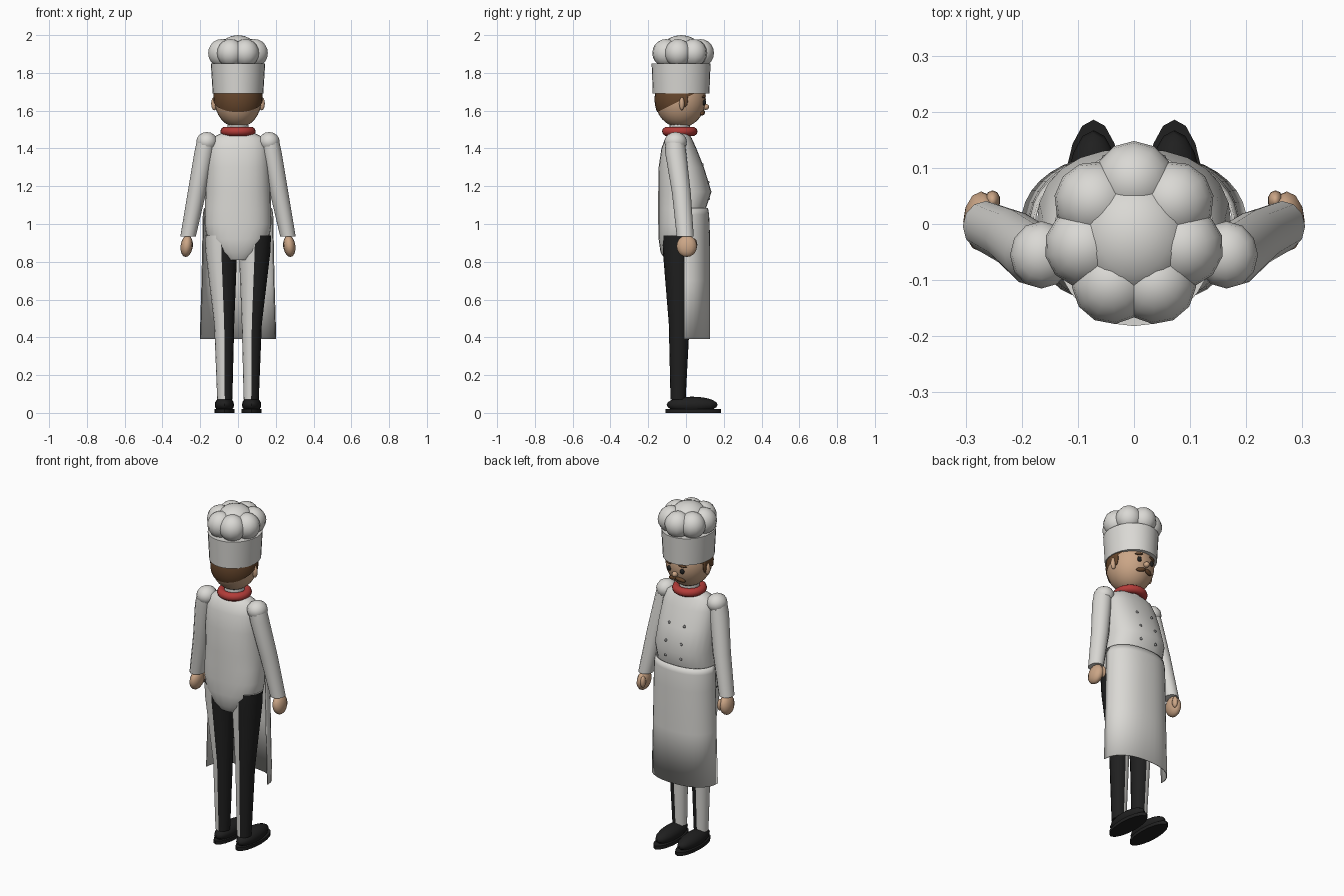
import bpy, bmesh, math
from mathutils import Vector

if "Cube" in bpy.data.objects:
    bpy.data.objects.remove(bpy.data.objects["Cube"])


def material(name, rgb):
    m = bpy.data.materials.new(name)
    m.use_nodes = True
    m.diffuse_color = (*rgb, 1)
    m.node_tree.nodes["Principled BSDF"].inputs["Base Color"].default_value = (*rgb, 1)
    return m


WHITE = material("white cloth", (0.70, 0.69, 0.66))
SKIN = material("skin", (0.60, 0.38, 0.24))
BROWN = material("brown hair", (0.13, 0.06, 0.025))
RED = material("red scarf", (0.45, 0.045, 0.04))
BLACK = material("black", (0.014, 0.014, 0.014))
GREY = material("grey button", (0.25, 0.25, 0.25))


def finish(name, bm, *mats, angle=50):
    bmesh.ops.recalc_face_normals(bm, faces=bm.faces)
    mesh = bpy.data.meshes.new(name)
    bm.to_mesh(mesh)
    bm.free()
    obj = bpy.data.objects.new(name, mesh)
    bpy.context.collection.objects.link(obj)
    for m in mats:
        mesh.materials.append(m)
    bpy.ops.object.select_all(action="DESELECT")
    obj.select_set(True)
    bpy.context.view_layer.objects.active = obj
    bpy.ops.object.shade_smooth_by_angle(angle=math.radians(angle))
    return obj


def loft_bm(rings, n=20, power=2.0, half=False):
    """Rings are (z, centre x, centre y, radius x, radius y)."""
    bm = bmesh.new()
    loops = []
    for z, cx, cy, rx, ry in rings:
        loop = []
        for i in range(n + 1 if half else n):
            a = (math.pi if half else math.tau) * i / n
            c, s = math.cos(a), math.sin(a)
            x = rx * math.copysign(abs(c) ** (2 / power), c)
            y = ry * math.copysign(abs(s) ** (2 / power), s)
            loop.append(bm.verts.new((cx + x, cy + y, z)))
        loops.append(loop)
    for a, b in zip(loops, loops[1:]):
        for i in range(n):
            j = i + 1 if half else (i + 1) % n
            bm.faces.new((a[i], a[j], b[j], b[i]))
    if not half:
        bm.faces.new(loops[0])
        bm.faces.new(loops[-1])
    return bm


def ball_bm(radii, seg=16, rings=10):
    bm = bmesh.new()
    bmesh.ops.create_uvsphere(bm, u_segments=seg, v_segments=rings, radius=1)
    bmesh.ops.scale(bm, vec=radii, verts=bm.verts)
    return bm


def ball(name, loc, radii, mat, seg=16, rings=10, rot=(0, 0, 0)):
    obj = finish(name, ball_bm(radii, seg, rings), mat)
    obj.location, obj.rotation_euler = loc, rot
    return obj


# Head
HEAD, HEAD_R = Vector((0, -0.03, 1.66)), Vector((0.125, 0.135, 0.15))


def face_y(x, z):
    k = 1 - (x / HEAD_R.x) ** 2 - ((z - HEAD.z) / HEAD_R.z) ** 2
    return HEAD.y + HEAD_R.y * math.sqrt(k)


ball("head", HEAD, HEAD_R, SKIN, 24, 16)
ball("nose", (0, face_y(0, 1.62) + 0.004, 1.62), (0.016, 0.018, 0.016), SKIN)

# Hair cap, cut off below a slanting hairline
bm = ball_bm((0.131, 0.137, 0.155), 24, 16)
bmesh.ops.bisect_plane(bm, geom=bm.verts[:] + bm.edges[:] + bm.faces[:],
                       plane_co=(0, -0.137, -0.075), plane_no=(0, 0.5, -1),
                       clear_outer=True)
finish("hair", bm, BROWN).location = HEAD

# Collar and scarf
finish("collar", loft_bm([(1.46, 0, -0.033, 0.058, 0.058),
                          (1.53, 0, -0.033, 0.054, 0.054)], 16), WHITE)
bpy.ops.mesh.primitive_torus_add(major_radius=0.07, minor_radius=0.024, major_segments=24,
                                 minor_segments=10, location=(0, -0.033, 1.49))
scarf = bpy.context.object
scarf.name = "scarf"
scarf.data.materials.append(RED)
bpy.ops.object.shade_smooth()

# Hat: flared band, ring of puffs and a crown
finish("hat_band", loft_bm([(1.69, 0, -0.026, 0.134, 0.15),
                            (1.85, 0, -0.026, 0.144, 0.156)], 28), WHITE)
for i in range(7):
    a = math.pi / 2 + math.tau * i / 7
    ball(f"hat_puff_{i + 1}", (0.09 * math.cos(a), -0.02 + 0.096 * math.sin(a), 1.905),
         (0.072, 0.072, 0.074), WHITE, 12, 10, (0, 0, a))
ball("hat_crown", (0, -0.025, 1.91), (0.105, 0.11, 0.09), WHITE, 16, 10)

# Jacket, from (z, front y, back y, half width)
jacket = [(0.81, -0.02, -0.11, 0.06), (0.85, 0.05, -0.135, 0.115), (0.92, 0.08, -0.145, 0.165),
          (1.0, 0.09, -0.147, 0.177), (1.08, 0.105, -0.147, 0.175), (1.17, 0.135, -0.147, 0.174),
          (1.3, 0.095, -0.145, 0.168), (1.4, 0.055, -0.13, 0.16), (1.455, 0.03, -0.11, 0.14),
          (1.485, 0.01, -0.08, 0.08)]
finish("jacket", loft_bm([(z, 0, (f + b) / 2, w, (f - b) / 2) for z, f, b, w in jacket],
                         24, 2.3), WHITE)


def jacket_y(x, z):
    for (z0, f0, b0, w0), (z1, f1, b1, w1) in zip(jacket, jacket[1:]):
        if z0 <= z <= z1:
            t = (z - z0) / (z1 - z0)
            f, b, w = f0 + t * (f1 - f0), b0 + t * (b1 - b0), w0 + t * (w1 - w0)
            return (f + b) / 2 + (f - b) / 2 * (1 - (abs(x) / w) ** 2.3) ** (1 / 2.3)


# Apron: half shell open at the back
apron = finish("apron", loft_bm([(0.39, 0, -0.01, 0.2, 0.135), (0.7, 0, -0.01, 0.191, 0.135),
                                 (0.95, 0, -0.01, 0.186, 0.134), (1.05, 0, -0.01, 0.184, 0.13),
                                 (1.085, 0, -0.01, 0.178, 0.124)], 20, 2.3, True), WHITE)
shell = apron.modifiers.new("thickness", "SOLIDIFY")
shell.thickness, shell.offset = 0.005, 0

for s, side in ((1, "left"), (-1, "right")):
    # Face details
    ball(f"{side}_eye", (s * 0.042, face_y(0.042, 1.643), 1.643), (0.013, 0.01, 0.015), BLACK)
    ball(f"{side}_eyebrow", (s * 0.045, face_y(0.045, 1.675), 1.675), (0.024, 0.008, 0.007),
         BROWN, rot=(0, s * 0.15, -s * 0.3))
    ball(f"{side}_moustache", (s * 0.025, face_y(0.025, 1.588) + 0.003, 1.588),
         (0.03, 0.011, 0.012), BROWN, rot=(0, s * 0.25, -s * 0.25))
    ball(f"{side}_ear", (s * 0.126, -0.022, 1.637), (0.016, 0.014, 0.035), SKIN)
    ball(f"{side}_sideburn", (s * 0.121, -0.005, 1.66), (0.008, 0.016, 0.04), BROWN)

    # Jacket buttons
    for i, z in enumerate((1.315, 1.22, 1.135)):
        ball(f"{side}_button_{i + 1}", (s * 0.05, jacket_y(0.05, z), z),
             (0.008, 0.008, 0.008), GREY, 8, 6)

    # Sleeves, shoulders and hands
    ball(f"{side}_shoulder", (s * 0.165, -0.055, 1.435), (0.056, 0.06, 0.052), WHITE, 12, 8)
    finish(f"{side}_sleeve", loft_bm([(0.935, s * 0.264, -0.004, 0.041, 0.045),
                                      (1.17, s * 0.217, -0.025, 0.049, 0.05),
                                      (1.38, s * 0.179, -0.055, 0.052, 0.056),
                                      (1.45, s * 0.166, -0.058, 0.05, 0.05)], 12), WHITE)
    ball(f"{side}_hand", (s * 0.272, 0.004, 0.883), (0.032, 0.054, 0.058), SKIN, 12, 10,
         (0, -s * 0.12, 0))
    ball(f"{side}_thumb", (s * 0.252, 0.042, 0.89), (0.014, 0.018, 0.034), SKIN, 10, 8)

    # Two-tone trouser legs: black towards the left, white towards the right
    bm = loft_bm([(0.07, s * 0.07, -0.042, 0.04, 0.04), (0.47, s * 0.073, -0.036, 0.053, 0.055),
                  (0.85, s * 0.088, -0.04, 0.083, 0.082),
                  (0.94, s * 0.09, -0.04, 0.085, 0.085)], 16)
    for f in bm.faces:
        c = f.calc_center_median()
        middle = s * (0.07 + 0.02 * max(0, c.z - 0.3) / 0.6)
        f.material_index = 1 if c.x < middle else 0
    finish(f"{side}_trouser_leg", bm, BLACK, WHITE)

    # Shoes
    finish(f"{side}_sole", loft_bm([(0, s * 0.072, 0.039, 0.053, 0.147),
                                    (0.02, s * 0.072, 0.039, 0.053, 0.147)], 16), BLACK)
    ball(f"{side}_shoe", (s * 0.072, 0.032, 0.043), (0.051, 0.135, 0.043), BLACK, 16, 10)
